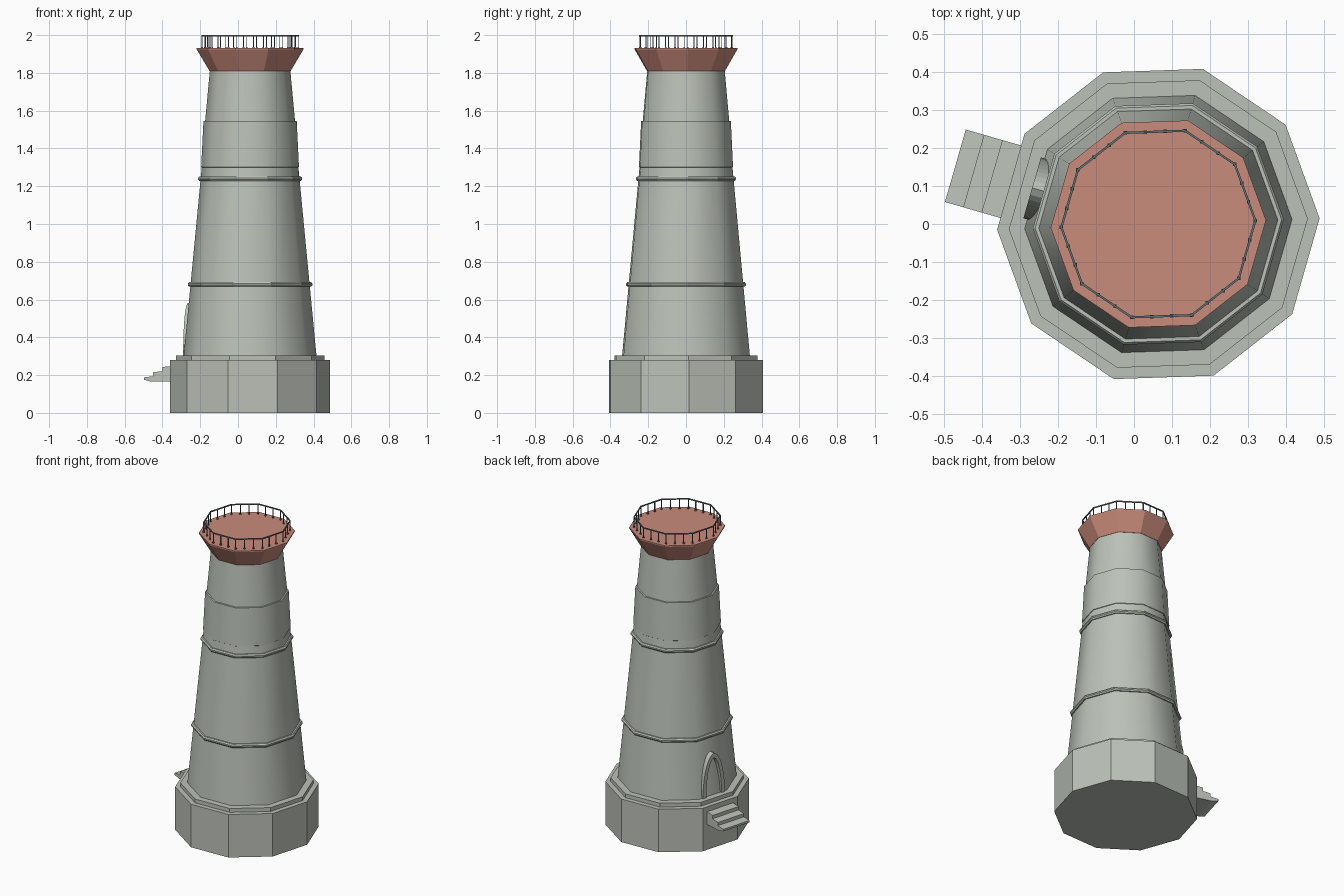
import bpy, bmesh, math
from mathutils import Vector

if "Cube" in bpy.data.objects:
    bpy.data.objects.remove(bpy.data.objects["Cube"])

CX, SIDES, TURN = 0.064, 10, math.radians(2)


def material(name, rgb):
    m = bpy.data.materials.new(name)
    m.diffuse_color = (*rgb, 1)
    m.use_nodes = True
    m.node_tree.nodes["Principled BSDF"].inputs["Base Color"].default_value = m.diffuse_color
    return m


stone = material("grey_stone", (0.50, 0.535, 0.48))
clay = material("salmon_red", (0.59, 0.26, 0.20))
iron = material("dark_iron", (0.12, 0.165, 0.175))


def finish(name, bm, mat, smooth=False):
    bmesh.ops.recalc_face_normals(bm, faces=bm.faces)
    me = bpy.data.meshes.new(name)
    bm.to_mesh(me)
    bm.free()
    ob = bpy.data.objects.new(name, me)
    bpy.context.collection.objects.link(ob)
    me.materials.append(mat)
    if smooth:
        bpy.ops.object.select_all(action='DESELECT')
        ob.select_set(True)
        bpy.context.view_layer.objects.active = ob
        bpy.ops.object.shade_smooth_by_angle(angle=math.radians(40))
    return ob


def corner(i, r, z=0.0):
    a = TURN + 2 * math.pi * i / SIDES
    return Vector((CX + r * math.cos(a), r * math.sin(a), z))


def lathe(name, profile, mat, ring=False, smooth=False):
    """Ten-sided turned part; a ring closes its profile, otherwise the ends are capped."""
    bm = bmesh.new()
    loops = [[bm.verts.new(corner(i, r, z)) for i in range(SIDES)] for r, z in profile]
    pairs = list(zip(loops, loops[1:]))
    if ring:
        pairs.append((loops[-1], loops[0]))
    else:
        bm.faces.new(loops[0])
        bm.faces.new(loops[-1])
    for lo, hi in pairs:
        for i in range(SIDES):
            j = (i + 1) % SIDES
            bm.faces.new((lo[i], lo[j], hi[j], hi[i]))
    return finish(name, bm, mat, smooth)


# Tower
lathe("plinth", [(0.424, 0), (0.424, 0.28)], stone)
lathe("plinth_step", [(0.393, 0.275), (0.393, 0.305)], stone)
lathe("tower_body", [(0.352, 0.30), (0.256, 1.30), (0.259, 1.302), (0.247, 1.545),
                     (0.238, 1.546), (0.213, 1.815)], stone, smooth=True)
for name, r, z in (("lower_band", 0.330, 0.68), ("upper_band", 0.275, 1.24)):
    lathe(name, [(r - 0.03, z - 0.012), (r - 0.006, z - 0.012), (r, z - 0.004),
                 (r, z + 0.004), (r - 0.006, z + 0.012), (r - 0.03, z + 0.012)], stone, ring=True)

# Flared gallery and its railing
lathe("gallery", [(0.215, 1.81), (0.283, 1.925), (0.283, 1.932)], clay)
lathe("top_rail", [(0.252, 1.993), (0.258, 1.993), (0.258, 2.0), (0.252, 2.0)], iron, ring=True)
bm = bmesh.new()
for i in range(SIDES):
    for k in range(3):
        p = corner(i, 0.255).lerp(corner(i + 1, 0.255), k / 3)
        for size, z0, z1 in ((0.0045, 1.93, 1.996), (0.009, 1.93, 1.938)):
            vs = bmesh.ops.create_cube(bm, size=1)["verts"]
            bmesh.ops.scale(bm, vec=(size, size, z1 - z0), verts=vs)
            bmesh.ops.translate(bm, vec=(p.x, p.y, (z0 + z1) / 2), verts=vs)
finish("rail_posts", bm, iron)

# Door side: r runs outward, t along the wall
A = math.radians(164)
OUT = Vector((math.cos(A), math.sin(A), 0))
ALONG = Vector((-math.sin(A), math.cos(A), 0))


def at(r, t, z):
    return Vector((CX, 0, 0)) + OUT * r + ALONG * t + Vector((0, 0, z))


def arch(half, height, n=10):
    """Pointed arch outline from one foot over the tip to the other."""
    side = [(half * math.cos(math.pi / 2 * (k / n)) ** 0.8 if k < n else 0.0,
             0.30 + height * (0.3 * k / n + 0.7 * math.sin(math.pi / 2 * k / n)))
            for k in range(n + 1)]
    return side + [(-t, z) for t, z in side[-2::-1]]


# Pointed door frame
bm = bmesh.new()
rows = []
for (to, zo), (ti, zi) in zip(arch(0.083, 0.28), arch(0.058, 0.25)):
    rows.append([bm.verts.new(at(r, t, z)) for r, t, z in
                 ((0.29, to, zo), (0.345, to, zo), (0.345, ti, zi), (0.29, ti, zi))])
for a, b in zip(rows, rows[1:]):
    for k in range(4):
        m = (k + 1) % 4
        bm.faces.new((a[k], a[m], b[m], b[k]))
bm.faces.new(rows[0])
bm.faces.new(rows[-1])
finish("door_frame", bm, stone)

# Entrance steps
prof = [(0.38, 0.165), (0.515, 0.165), (0.555, 0.175), (0.555, 0.188), (0.505, 0.194),
        (0.505, 0.215), (0.455, 0.221), (0.455, 0.243), (0.38, 0.25)]
bm = bmesh.new()
ends = [[bm.verts.new(at(r, t, z)) for r, z in prof] for t in (-0.099, 0.099)]
bm.faces.new(ends[0])
bm.faces.new(ends[1])
for k in range(len(prof)):
    m = (k + 1) % len(prof)
    bm.faces.new((ends[0][k], ends[0][m], ends[1][m], ends[1][k]))
finish("entrance_steps", bm, stone)
